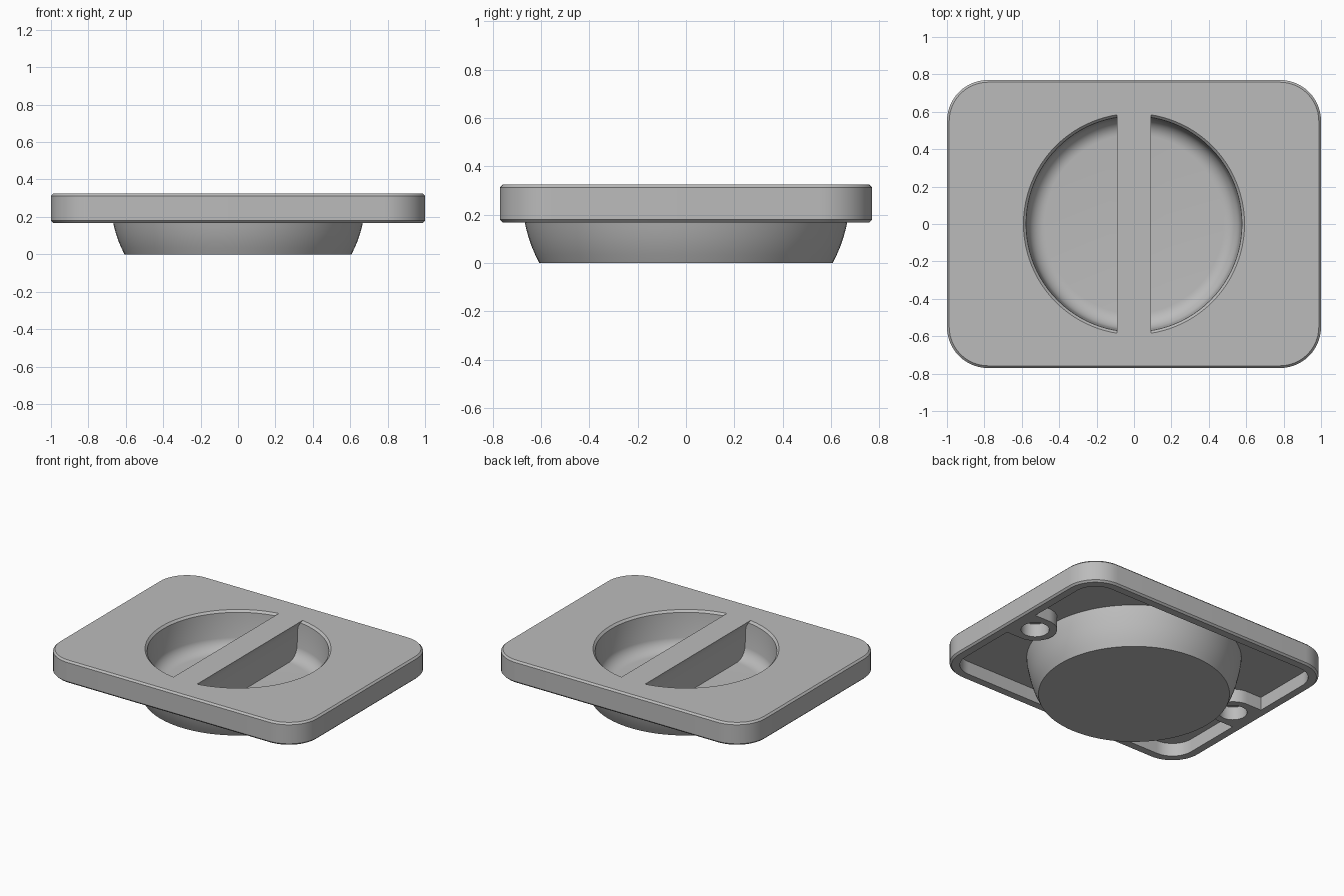
import bpy, bmesh, math

if "Cube" in bpy.data.objects:
    bpy.data.objects.remove(bpy.data.objects["Cube"], do_unlink=True)

grey = bpy.data.materials.new("plain grey")
grey.use_nodes = True
grey.diffuse_color = (0.5, 0.5, 0.5, 1)
bsdf = next(n for n in grey.node_tree.nodes if n.type == 'BSDF_PRINCIPLED')
bsdf.inputs["Base Color"].default_value = (0.5, 0.5, 0.5, 1)


def loft(name, rings):
    """Closed solid through rings of equal length, with flat caps."""
    bm = bmesh.new()
    loops = [[bm.verts.new(p) for p in ring] for ring in rings]
    n = len(loops[0])
    for a, b in zip(loops, loops[1:]):
        for i in range(n):
            j = (i + 1) % n
            bm.faces.new((a[i], a[j], b[j], b[i]))
    bm.faces.new(loops[0])
    bm.faces.new(loops[-1])
    bmesh.ops.recalc_face_normals(bm, faces=bm.faces)
    mesh = bpy.data.meshes.new(name)
    bm.to_mesh(mesh)
    bm.free()
    mesh.materials.append(grey)
    ob = bpy.data.objects.new(name, mesh)
    bpy.context.collection.objects.link(ob)
    return ob


def rounded_rect(hx, hy, r, z, steps=14):
    ring = []
    for k, (sx, sy) in enumerate([(1, 1), (-1, 1), (-1, -1), (1, -1)]):
        for i in range(steps + 1):
            a = math.pi / 2 * (k + i / steps)
            ring.append((sx * (hx - r) + r * math.cos(a),
                         sy * (hy - r) + r * math.sin(a), z))
    return ring


def circle(r, z, x=0, n=96):
    return [(x + r * math.cos(2 * math.pi * i / n),
             r * math.sin(2 * math.pi * i / n), z) for i in range(n)]


def combine(target, tool, operation):
    mod = target.modifiers.new("combine", 'BOOLEAN')
    mod.operation = operation
    mod.solver = 'EXACT'
    mod.object = tool
    bpy.context.view_layer.objects.active = target
    bpy.ops.object.modifier_apply(modifier=mod.name)
    bpy.data.objects.remove(tool, do_unlink=True)


# Plate with chamfered top and bottom edges
BOTTOM, TOP, CEILING, CH = 0.168, 0.325, 0.26, 0.012
body = loft("recessed_tray", [
    rounded_rect(1 - CH, 0.77 - CH, 0.22 - CH, BOTTOM),
    rounded_rect(1, 0.77, 0.22, BOTTOM + CH),
    rounded_rect(1, 0.77, 0.22, TOP - CH),
    rounded_rect(1 - CH, 0.77 - CH, 0.22 - CH, TOP)])

# Hollow underside
combine(body, loft("underside_cavity", [
    rounded_rect(0.935, 0.705, 0.155, z) for z in (0.1, CEILING)]), 'DIFFERENCE')

# Outer bowl
outer = [(0.607, 0), (0.624, 0.035), (0.639, 0.07), (0.652, 0.108),
         (0.662, 0.145), (0.671, 0.185), (0.679, 0.225), (0.686, 0.29)]
combine(body, loft("bowl", [circle(r, z) for r, z in outer]), 'UNION')

# Round-ended screw bosses joined to the end walls, with blind holes
for side in (-1, 1):
    def boss_outline(z):
        arc = [(0.82 - 0.14 * math.cos(a), 0.14 * math.sin(a))
               for a in (math.pi * (i / 24 - 0.5) for i in range(25))]
        return [(side * x, y, z) for x, y in arc + [(0.96, 0.14), (0.96, -0.14)]]
    combine(body, loft("screw_boss", [boss_outline(BOTTOM), boss_outline(0.29)]), 'UNION')
    combine(body, loft("screw_hole", [circle(0.09, z, side * 0.82, 48)
                                      for z in (0.1, CEILING)]), 'DIFFERENCE')

# Bowl interior with filleted floor and chamfered rim
FLOOR, FILLET = 0.065, 0.09
inner = [(0.478 + FILLET * math.sin(a), FLOOR + FILLET * (1 - math.cos(a)))
         for a in (math.radians(10 * i) for i in range(9))]
inner += [(0.577, TOP - 0.014), (0.591, TOP), (0.591, 0.4)]
void = loft("bowl_void", [circle(r, z) for r, z in inner])

# Grip bar left standing across the bowl, slightly undercut
half = [(0.064, -0.1), (0.064, 0.275), (0.092, TOP), (0.092, 0.5)]
section = half + [(-x, z) for x, z in reversed(half)]
combine(void, loft("grip_bar", [[(x, y, z) for x, z in section]
                                for y in (-0.8, 0.8)]), 'DIFFERENCE')
combine(body, void, 'DIFFERENCE')

# Smooth curves, crisp edges
bpy.ops.object.select_all(action='DESELECT')
body.select_set(True)
bpy.context.view_layer.objects.active = body
bpy.ops.object.shade_smooth_by_angle(angle=math.radians(30))
